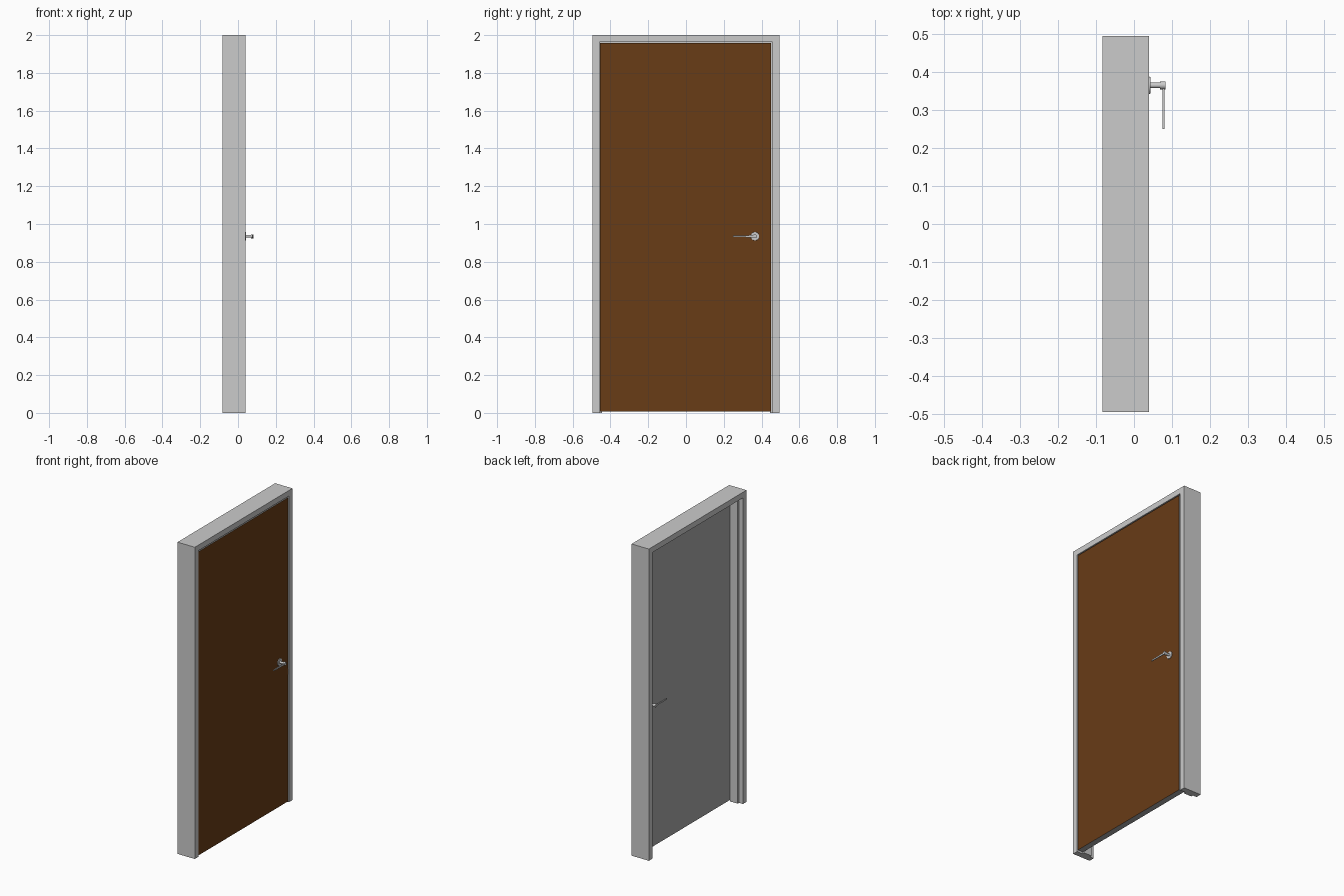
import bpy, bmesh, math
from mathutils import Vector, Matrix

if "Cube" in bpy.data.objects:
    bpy.data.objects.remove(bpy.data.objects["Cube"])

HALF_W, TOP = 0.495, 2.0


def finish(name, bm, smooth=False):
    bmesh.ops.recalc_face_normals(bm, faces=bm.faces)
    me = bpy.data.meshes.new(name)
    bm.to_mesh(me)
    bm.free()
    ob = bpy.data.objects.new(name, me)
    bpy.context.collection.objects.link(ob)
    if smooth:
        bpy.ops.object.select_all(action='DESELECT')
        ob.select_set(True)
        bpy.context.view_layer.objects.active = ob
        bpy.ops.object.shade_smooth_by_angle(angle=math.radians(35))
    return ob


def add_box(bm, lo, hi):
    lo, hi = Vector(lo), Vector(hi)
    m = Matrix.Translation((lo + hi) / 2) @ Matrix.Diagonal((*(hi - lo), 1))
    return bmesh.ops.create_cube(bm, size=1, matrix=m)['verts']


def add_cyl_x(bm, x0, x1, y, z, r0, r1=None, n=32):
    m = Matrix.Translation(((x0 + x1) / 2, y, z)) @ Matrix.Rotation(math.pi / 2, 4, 'Y')
    bmesh.ops.create_cone(bm, cap_ends=True, segments=n, radius1=r0,
                          radius2=r0 if r1 is None else r1, depth=x1 - x0, matrix=m)


# Frame: stepped jamb profile (x, inward offset) swept up, across and down
profile = [(-0.083, 0), (0.04, 0), (0.04, 0.036), (0.0, 0.036),
           (0.0, 0.05), (-0.055, 0.05), (-0.055, 0.036), (-0.083, 0.036)]
bm = bmesh.new()
stations = []
for side, at_top in ((-1, False), (-1, True), (1, True), (1, False)):
    stations.append([bm.verts.new((x, side * (HALF_W - v), TOP - v if at_top else 0))
                     for x, v in profile])
n = len(profile)
for a, b in zip(stations, stations[1:]):
    for i in range(n):
        j = (i + 1) % n
        bm.faces.new((a[i], a[j], b[j], b[i]))
bm.faces.new(stations[0])
bm.faces.new(stations[-1])
finish("door_frame", bm)

# Door leaf: grey, with a brown front face
brown = bpy.data.materials.new("brown_wood")
brown.diffuse_color = (0.14, 0.045, 0.008, 1)
brown.use_nodes = True
brown.node_tree.nodes["Principled BSDF"].inputs["Base Color"].default_value = brown.diffuse_color
grey = bpy.data.materials.new("leaf_grey")
grey.diffuse_color = (0.4, 0.4, 0.4, 1)
grey.use_nodes = True
grey.node_tree.nodes["Principled BSDF"].inputs["Base Color"].default_value = grey.diffuse_color
bm = bmesh.new()
add_box(bm, (0.001, -0.454, 0.008), (0.039, 0.45, 1.957))
leaf = finish("door_leaf", bm)
leaf.data.materials.append(grey)
leaf.data.materials.append(brown)
for p in leaf.data.polygons:
    p.material_index = 1 if p.normal.x > 0.5 else 0

# Strike plate on the latch-side jamb
bm = bmesh.new()
add_box(bm, (0.006, 0.455, 0.82), (0.038, 0.46, 0.86))
finish("strike_plate", bm)

# Lever handle: rose, neck, hub and tapered lever, on both faces
Y, Z = 0.365, 0.935
for name, mirror in (("front_handle", False), ("back_handle", True)):
    bm = bmesh.new()
    add_cyl_x(bm, 0.038, 0.043, Y, Z, 0.023, 0.022)
    add_cyl_x(bm, 0.042, 0.07, Y, Z, 0.0075)
    add_cyl_x(bm, 0.068, 0.083, Y, Z, 0.0105)
    for v in add_box(bm, (0.075, 0.25, Z - 0.006), (0.08, Y, Z + 0.006)):
        if v.co.y < 0.3:
            v.co.z = Z + (v.co.z - Z) * 0.65
    if mirror:
        for v in bm.verts:
            v.co.x = 0.04 - v.co.x
    finish(name, bm, smooth=True)
